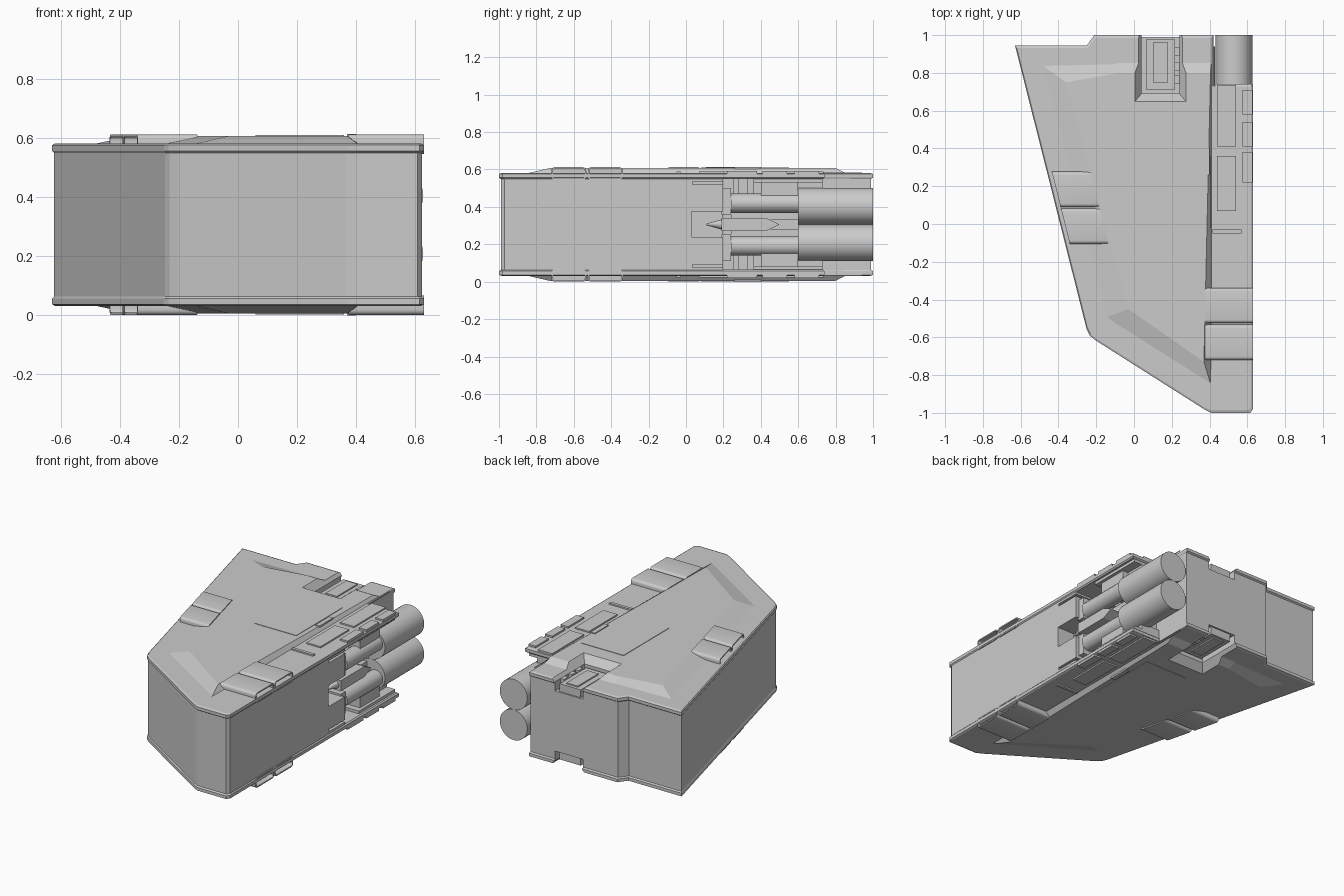
import bpy, bmesh, math
from mathutils import Vector

if "Cube" in bpy.data.objects:
    bpy.data.objects.remove(bpy.data.objects["Cube"])

MID = 0.306  # hull is symmetric above and below this height


def make(name, verts, faces, both=True, smooth=False):
    """Create a mesh; with both=True add a copy flipped about mid height."""
    verts = [Vector(v) for v in verts]
    faces = [list(f) for f in faces]
    bm = bmesh.new()
    for flip in ([False, True] if both else [False]):
        vs = [bm.verts.new((v.x, v.y, 2 * MID - v.z if flip else v.z)) for v in verts]
        for f in faces:
            bm.faces.new([vs[i] for i in f])
    bmesh.ops.recalc_face_normals(bm, faces=bm.faces)
    me = bpy.data.meshes.new(name)
    bm.to_mesh(me)
    bm.free()
    ob = bpy.data.objects.new(name, me)
    bpy.context.collection.objects.link(ob)
    if smooth:
        bpy.ops.object.select_all(action='DESELECT')
        ob.select_set(True)
        bpy.context.view_layer.objects.active = ob
        bpy.ops.object.shade_smooth_by_angle(angle=math.radians(30))
    return ob


def loft(name, rings, both=True, smooth=False):
    """Skin a list of equal-length point rings and cap both ends."""
    n = len(rings[0])
    verts = [p for r in rings for p in r]
    faces = [(k * n + i, k * n + (i + 1) % n, (k + 1) * n + (i + 1) % n, (k + 1) * n + i)
             for k in range(len(rings) - 1) for i in range(n)]
    faces += [range(n), range((len(rings) - 1) * n, len(rings) * n)]
    return make(name, verts, faces, both, smooth)


def ring(outline, z, s=1.0):
    return [(x * s, y * s, z) for x, y in outline]


def box(name, x0, x1, y0, y1, z0, z1, both=True):
    o = [(x0, y0), (x1, y0), (x1, y1), (x0, y1)]
    return loft(name, [ring(o, z0), ring(o, z1)], both)


def tube(name, x, z, profile, n=32, both=True):
    """Turned part along y; profile is (y, radius) pairs."""
    a = [2 * math.pi * i / n for i in range(n)]
    return loft(name, [[(x + r * math.cos(t), y, z + r * math.sin(t)) for t in a]
                       for y, r in profile], both, True)


def cut(ob, cutter):
    m = ob.modifiers.new("cut", 'BOOLEAN')
    m.operation, m.solver, m.object = 'DIFFERENCE', 'EXACT', cutter
    cutter.hide_render = True
    bpy.context.view_layer.objects.active = ob
    bpy.ops.object.modifier_apply(modifier=m.name)


# Hull outline: long slanted left side, blunt nose, stepped stern
front = [(-0.63, 0.945), (-0.25, -0.56), (-0.235, -0.59), (-0.205, -0.615),
         (0.37, -0.98), (0.41, -1.0), (0.615, -1.0), (0.63, -0.98)]
stern = [(0.42, 1.0), (-0.21, 1.0), (-0.25, 0.945)]
hull_plan = front + [(0.63, 0.20), (0.425, 0.20)] + stern
deck_plan = front + [(0.63, 0.74), (0.42, 0.74)] + stern

# Main hull and the thin lipped deck plates above and below
hull = loft("hull", [ring(hull_plan, 0.045, 0.99), ring(hull_plan, 0.567, 0.99)], both=False)
rim = loft("deck_rim", [ring(deck_plan, 0.548, 0.988), ring(deck_plan, 0.556),
                        ring(deck_plan, 0.576), ring(deck_plan, 0.581, 0.985)])

# Raised deck plateau with sloped edges
low = [(-0.16, -0.50), (0.41, -0.86), (0.41, 0.86), (-0.08, 0.86), (-0.50, 0.85)]
high = [(-0.03, -0.45), (0.37, -0.73), (0.405, 0.80), (-0.08, 0.80), (-0.36, 0.75)]
deck = loft("raised_deck", [ring(low, 0.56), ring(low, 0.577), ring(high, 0.607)])

# Stern notch and its launcher box
notch = loft("notch_cutter", [
    [(0.04, 0.69, 0.50), (0.24, 0.69, 0.50), (0.24, 1.1, 0.50), (0.04, 1.1, 0.50)],
    [(0.04, 0.69, 0.56), (0.24, 0.69, 0.56), (0.24, 1.1, 0.56), (0.04, 1.1, 0.56)],
    [(-0.02, 0.62, 0.64), (0.30, 0.62, 0.64), (0.30, 1.1, 0.64), (-0.02, 1.1, 0.64)]])
for part in (hull, rim, deck):
    cut(part, notch)
bpy.data.objects.remove(notch)
box("notch_box", 0.065, 0.215, 0.71, 0.98, 0.49, 0.55)
box("notch_box_lid", 0.10, 0.18, 0.75, 0.96, 0.55, 0.558)
for y in (0.74, 0.81, 0.89):
    box("notch_clip", 0.215, 0.25, y, y + 0.045, 0.52, 0.56)

# Side recess and slots leading into the engine bay
for name, y0, z0, z1, both in (("bay_cutter", 0.03, 0.24, 0.375, False),
                               ("slot_cutter", 0.035, 0.52, 0.535, True)):
    c = box(name, 0.50, 0.70, y0, 0.25, z0, z1, both)
    cut(hull, c)
    bpy.data.objects.remove(c)

# Engines: large exhaust drum with narrower feed pipe in front
tube("engine", 0.53, 0.404, [(0.60, 0.085), (0.60, 0.098), (1.0, 0.098)], 40)
tube("engine_feed", 0.56, 0.42, [(0.24, 0.052), (0.60, 0.052)], 24)

# Central spine with pointed tail
spine = [(0.19, 0.272), (0.43, 0.272), (0.50, 0.306), (0.43, 0.34), (0.19, 0.34)]
loft("bay_spine", [[(x, y, z) for y, z in spine] for x in (0.41, 0.60)], both=False)
tube("bay_probe", 0.56, 0.306, [(0.11, 0.004), (0.20, 0.03), (0.24, 0.03)], 12, both=False)

# Engine bay machinery
for x1, y0, y1, z0, z1 in ((0.60, 0.19, 0.24, 0.36, 0.50), (0.59, 0.40, 0.60, 0.45, 0.53),
                           (0.61, 0.36, 0.73, 0.53, 0.55), (0.55, 0.60, 0.73, 0.49, 0.53),
                           (0.50, 0.24, 0.60, 0.33, 0.39)):
    box("bay_block", 0.41, x1, y0, y1, z0, z1)
for y in (0.25, 0.33, 0.62, 0.68):
    box("bay_rib", 0.41, 0.47, y, y + 0.03, 0.44, 0.55)

# Deck panels and side strip plates
for x0, x1, y0, y1, z1 in ((0.06, 0.36, 0.08, 0.55, 0.610), (0.44, 0.54, 0.41, 0.735, 0.590),
                           (0.44, 0.54, 0.07, 0.36, 0.590), (0.415, 0.57, -0.05, -0.03, 0.590),
                           (0.37, 0.40, 0.26, 0.40, 0.613), (0.575, 0.628, 0.22, 0.38, 0.592),
                           (0.575, 0.628, 0.41, 0.54, 0.592), (0.575, 0.628, 0.58, 0.71, 0.592)):
    box("deck_panel", x0, x1, y0, y1, 0.57, z1)
tube("antenna", 0.425, 0.58, [(0.72, 0.003), (0.94, 0.003)], 6)


def pod(name, x_out, x_in, y0, y1, z0, z1, skew=0.0):
    """Rounded scoop with an open outer mouth; skew follows the hull edge."""
    def sec(x, g):
        r, pts = max(0.018 - g, 0.006), []
        for cy, cz, a0 in ((y1 - g - r, z1 - g - r, 0), (y0 + g + r, z1 - g - r, 90),
                           (y0 + g + r, z0 + g + r, 180), (y1 - g - r, z0 + g + r, 270)):
            for k in range(5):
                t = math.radians(a0 + k * 22.5)
                y = cy + r * math.cos(t)
                pts.append((x + skew * (y - y0), y, cz + r * math.sin(t)))
        return pts
    d = 0.06 if x_in > x_out else -0.06
    loft(name, [sec(x_in, 0), sec(x_out, 0), sec(x_out, 0.008), sec(x_out + d, 0.008)], smooth=True)


# Paired scoops on the right edge and the slanted left edge
for y in (-0.72, -0.525):
    pod("right_scoop", 0.63, 0.375, y, y + 0.187, 0.546, 0.612)
for y in (-0.105, 0.09):
    pod("left_scoop", -0.34 - 0.25 * (y + 0.105), -0.135 - 0.25 * (y + 0.105),
        y, y + 0.187, 0.556, 0.612, -0.25)
